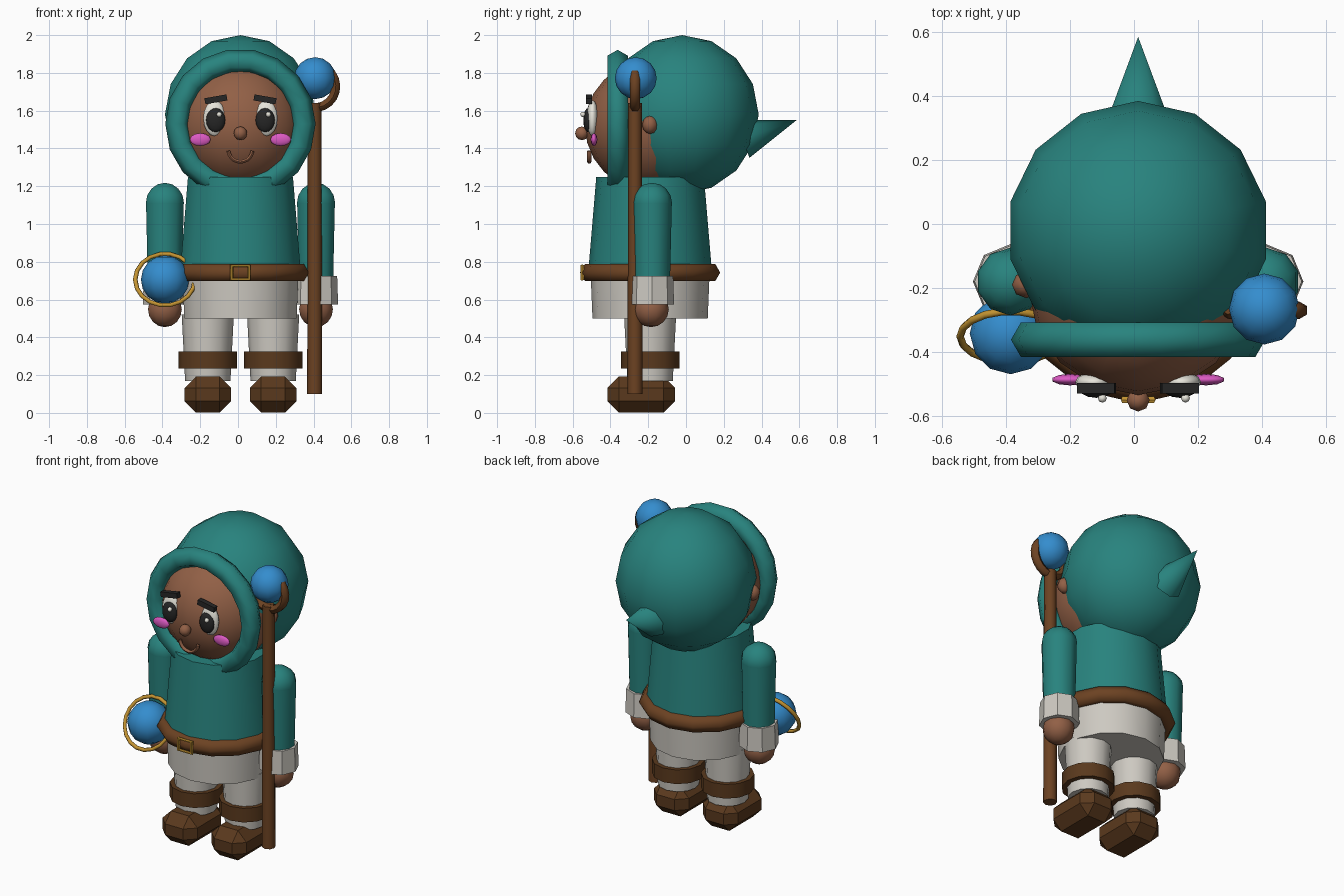
import bpy, math
from math import radians as rad

if "Cube" in bpy.data.objects:
    bpy.data.objects.remove(bpy.data.objects["Cube"])

CX, CY = 0.013, -0.19   # body axis


def mat(name, r, g, b):
    m = bpy.data.materials.new(name)
    lin = lambda c: ((c / 255 + 0.055) / 1.055) ** 2.4
    m.diffuse_color = (lin(r), lin(g), lin(b), 1)
    m.use_nodes = True
    m.node_tree.nodes["Principled BSDF"].inputs["Base Color"].default_value = m.diffuse_color
    return m


TEAL = mat("teal cloth", 40, 131, 126)
SKIN = mat("skin", 146, 96, 70)
LINEN = mat("linen", 205, 201, 193)
LEATHER = mat("leather brown", 108, 66, 34)
BOOT = mat("boot brown", 90, 57, 29)
BLUE = mat("blue glass", 52, 141, 206)
GOLD = mat("gold", 196, 148, 50)
PINK = mat("pink", 220, 90, 195)
BLACK = mat("black", 38, 38, 38)
WHITE = mat("white", 232, 230, 220)


def finish(name, material, angle=35):
    o = bpy.context.object
    o.name = name
    o.data.materials.append(material)
    if angle >= 180:
        bpy.ops.object.shade_smooth()
    elif angle:
        bpy.ops.object.shade_smooth_by_angle(angle=rad(angle))
    return o


def ball(name, m, loc, r, segs=14, rings=8):
    bpy.ops.mesh.primitive_uv_sphere_add(segments=segs, ring_count=rings, radius=1, location=loc)
    bpy.context.object.scale = r if isinstance(r, tuple) else (r, r, r)
    return finish(name, m, 180)


def tube(name, m, x, y, z0, z1, r0, r1, segs=14, angle=35):
    bpy.ops.mesh.primitive_cone_add(vertices=segs, radius1=r0, radius2=r1, depth=z1 - z0,
                                    location=(x, y, (z0 + z1) / 2))
    return finish(name, m, angle)


def ring(name, m, loc, major, minor, segs, sides, rot=(0, 0, 0), angle=180):
    bpy.ops.mesh.primitive_torus_add(major_radius=major, minor_radius=minor, major_segments=segs,
                                     minor_segments=sides, location=loc, rotation=rot)
    return finish(name, m, angle)


def arc(name, m, center, r, thick, a0, a1, n, tip=1.0):
    """Round bar bent along an arc in the xz plane."""
    cu = bpy.data.curves.new(name, 'CURVE')
    cu.dimensions = '3D'
    cu.bevel_depth, cu.bevel_resolution, cu.use_fill_caps = thick, 1, True
    sp = cu.splines.new('POLY')
    sp.points.add(n - 1)
    for i, p in enumerate(sp.points):
        a = rad(a0 + (a1 - a0) * i / (n - 1))
        p.co = (center[0] + r * math.cos(a), center[1], center[2] + r * math.sin(a), 1)
        p.radius = tip if i in (0, n - 1) else 1
    o = bpy.data.objects.new(name, cu)
    bpy.context.collection.objects.link(o)
    bpy.ops.object.select_all(action='DESELECT')
    o.select_set(True)
    bpy.context.view_layer.objects.active = o
    bpy.ops.object.convert(target='MESH')
    return finish(name, m, 60)


# Head and hood
ball("head", SKIN, (CX, CY, 1.52), 0.345, 16, 12)
ball("hood", TEAL, (CX, -0.02, 1.58), (0.41, 0.405, 0.42))
rim = ring("hood_rim", TEAL, (CX, -0.362, 1.53), 0.335, 0.063, 18, 6, (rad(90), 0, 0))
bpy.ops.mesh.primitive_cone_add(vertices=8, radius1=0.106, radius2=0, depth=0.302,
                                location=(CX, 0.443, 1.5), rotation=(rad(-70.7), 0, 0))
finish("hood_tip", TEAL, 50)

# Nose and mouth
ball("nose", SKIN, (CX, -0.551, 1.48), 0.036, 8, 6)
arc("mouth", SKIN, (CX, -0.512, 1.393), 0.064, 0.011, 185, 355, 11)

# Mirrored face details
for s, side in ((-1, "right"), (1, "left")):
    ball(side + "_ear", SKIN, (CX + s * 0.35, CY, 1.525), (0.045, 0.042, 0.048), 8, 6)
    ball(side + "_eye", WHITE, (CX + s * 0.137, -0.495, 1.56), (0.06, 0.032, 0.095), 12, 8)
    ball(side + "_pupil", BLACK, (CX + s * 0.131, -0.518, 1.55), (0.051, 0.026, 0.064), 12, 8)
    ball(side + "_eye_glint", WHITE, (CX + s * 0.13 + 0.018, -0.545, 1.58), 0.014, 8, 6)
    ball(side + "_cheek", PINK, (CX + s * 0.213, -0.487, 1.447), (0.058, 0.018, 0.034), 10, 6)
    bpy.ops.mesh.primitive_cube_add(size=1, location=(CX + s * 0.13, -0.514, 1.66),
                                    rotation=(0, rad(s * 10), 0))
    bpy.context.object.scale = (0.118, 0.032, 0.032)
    finish(side + "_brow", BLACK, 0)

# Torso, belt and skirt
tube("tunic", TEAL, CX, CY, 0.74, 1.25, 0.328, 0.285)
tube("skirt", LINEN, CX, CY, 0.5, 0.74, 0.305, 0.315)
ring("belt", LEATHER, (CX, CY, 0.743), 0.318, 0.053, 14, 6, (0, 0, rad(90)), 70)

# Buckle frame
bpy.ops.mesh.primitive_torus_add(major_radius=0.06, minor_radius=0.011, major_segments=4,
                                 minor_segments=6, location=(CX, -0.55, 0.743))
buckle = bpy.context.object
for v in buckle.data.vertices:
    x, y, z = v.co
    v.co = ((x - y) * 0.707 * 1.08, z, (x + y) * 0.707 * 0.85)
buckle.data.flip_normals()
finish("buckle", GOLD, 0)

# Legs, boots and arms
for s, side in ((-1, "right"), (1, "left")):
    lx = CX + s * 0.173
    tube(side + "_leg", LINEN, lx, CY, 0.17, 0.52, 0.12, 0.138, 12)
    tube(side + "_boot_cuff", BOOT, lx, CY, 0.235, 0.325, 0.155, 0.155, 12)
    bpy.ops.mesh.primitive_cube_add(size=1, location=(lx, -0.237, 0.097))
    foot = bpy.context.object
    foot.scale = (0.246, 0.358, 0.19)
    bpy.ops.object.transform_apply(location=False, rotation=False, scale=True)
    bev = foot.modifiers.new("chamfer", 'BEVEL')
    bev.width, bev.segments = 0.06, 1
    finish(side + "_boot", BOOT, 0)

    ax, ay = CX + s * 0.4, -0.18
    tube(side + "_sleeve", TEAL, ax, ay, 0.68, 1.115, 0.095, 0.105, 10, 40)
    ball(side + "_shoulder", TEAL, (ax, ay, 1.112), 0.106, 10, 8)
    tube(side + "_sleeve_cuff", LINEN, ax, ay, 0.575, 0.725, 0.117, 0.112, 8, 30)
    ball(side + "_hand", SKIN, (ax, ay - 0.005, 0.548), 0.094, 10, 8)

# Staff with crook and orb
SX, SY = 0.406, -0.27
tube("staff", LEATHER, SX, SY, 0.1, 1.64, 0.04, 0.036, 8, 50)
arc("staff_crook", LEATHER, (SX, SY, 1.728), 0.112, 0.027, 175, 415, 15, 0.5)
ball("staff_orb", BLUE, (SX + 0.002, SY + 0.004, 1.772), 0.111, 12, 8)

# Floating orb with its tilted ring
ball("hand_orb", BLUE, (-0.386, -0.342, 0.706), 0.128, 12, 8)
ring("orb_ring", GOLD, (-0.386, -0.352, 0.706), 0.158, 0.012, 18, 6, (rad(60), 0, 0))
